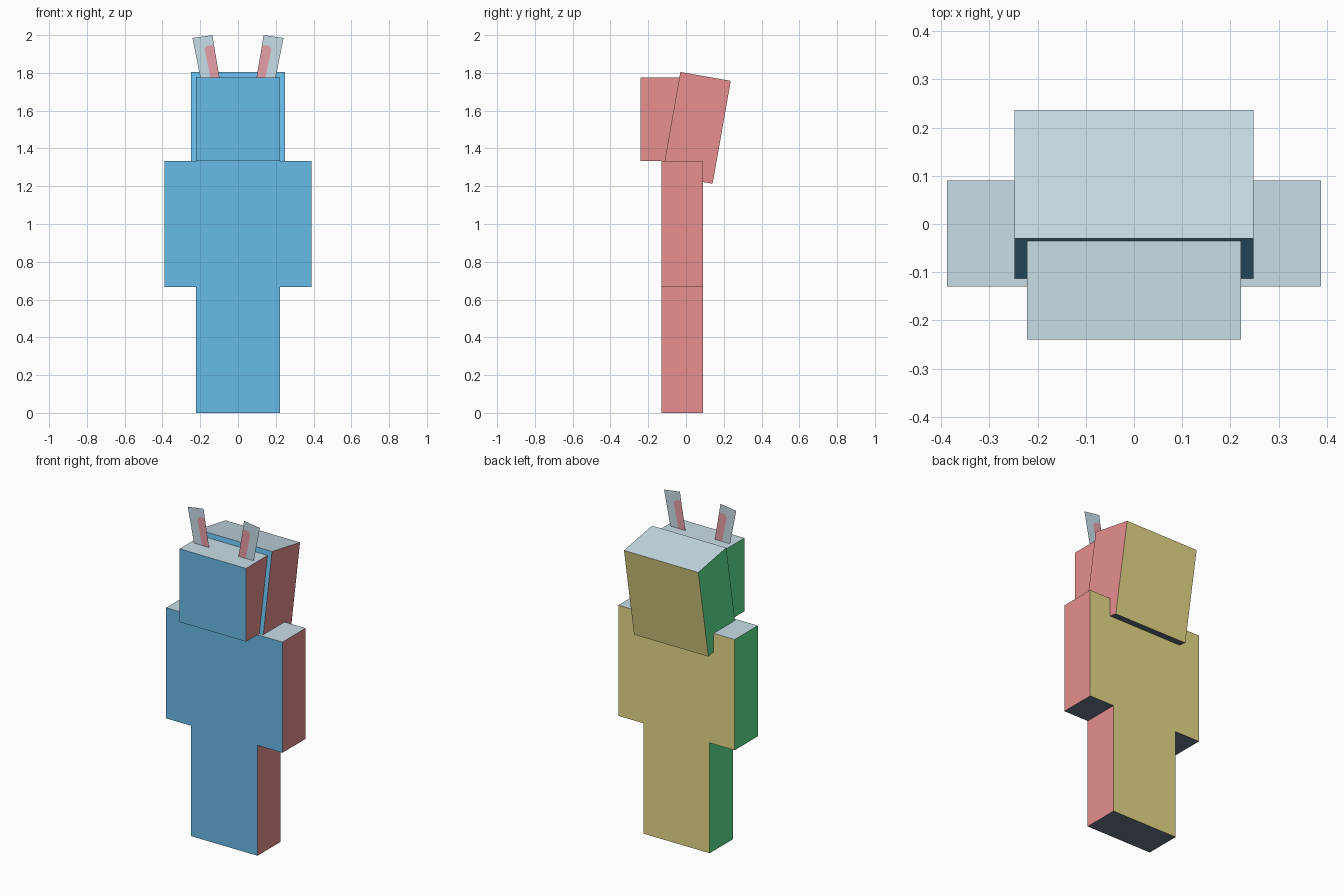
import bpy
import bmesh
from math import radians
from mathutils import Matrix, Vector

default = bpy.data.objects.get("Cube")
if default:
    bpy.data.objects.remove(default, do_unlink=True)


def material(name, rgb):
    linear = [((c / 255 + 0.055) / 1.055) ** 2.4 for c in rgb] + [1]
    mat = bpy.data.materials.new(name)
    mat.use_nodes = True
    mat.diffuse_color = linear
    mat.node_tree.nodes["Principled BSDF"].inputs["Base Color"].default_value = linear
    return mat


# One colour for each direction a box side faces
SIDES = [
    (material("blue front", (107, 192, 238)), Vector((0, -1, 0))),
    (material("olive back", (238, 222, 141)), Vector((0, 1, 0))),
    (material("red left", (237, 147, 147)), Vector((1, 0, 0))),
    (material("green right", (98, 241, 155)), Vector((-1, 0, 0))),
    (material("pale grey top", (205, 227, 236)), Vector((0, 0, 1))),
    (material("slate bottom", (107, 118, 135)), Vector((0, 0, -1))),
]
GREY = SIDES[4][0]
PINK = material("ear pink", (236, 163, 173))


def finish(bm, name, mats):
    mesh = bpy.data.meshes.new(name)
    bm.to_mesh(mesh)
    bm.free()
    for mat in mats:
        mesh.materials.append(mat)
    obj = bpy.data.objects.new(name, mesh)
    bpy.context.collection.objects.link(obj)
    return obj


def box(name, center, size, tilt=0):
    """Box coloured by side, then tilted about the x axis."""
    bm = bmesh.new()
    bmesh.ops.create_cube(bm, size=1, matrix=Matrix.Diagonal((*size, 1)))
    bm.normal_update()
    for face in bm.faces:
        face.material_index = max(range(6), key=lambda i: face.normal.dot(SIDES[i][1]))
    obj = finish(bm, name, [mat for mat, _ in SIDES])
    obj.location = center
    obj.rotation_euler.x = radians(tilt)
    return obj


# Body blocks
box("legs", (0, -0.02, 0.333), (0.443, 0.22, 0.666))
box("torso_and_arms", (0, -0.02, 1.0), (0.776, 0.22, 0.668))
box("head", (0, -0.095, 1.555), (0.443, 0.29, 0.442))

# Tilted block of hair behind the head
box("hair", (0, 0.0555, 1.509), (0.496, 0.271, 0.553), tilt=-10)

# Flat ears: pink inner patch surrounded by grey, sharing one plane
PATCH = [(0.098, 1.775), (0.146, 1.775), (0.177, 1.925), (0.163, 1.945), (0.127, 1.945)]
RIM = [(0.199, 1.775), (0.241, 1.985), (0.135, 2.0)]


def ear(name, side):
    bm = bmesh.new()
    patch = [bm.verts.new((side * x, -0.135, z)) for x, z in PATCH]
    rim = [bm.verts.new((side * x, -0.135, z)) for x, z in RIM]
    bm.faces.new(patch).material_index = 1
    bm.faces.new([patch[1], rim[0], rim[1], patch[2]])
    bm.faces.new([patch[2], rim[1], rim[2], patch[4], patch[3]])
    if side < 0:
        bmesh.ops.reverse_faces(bm, faces=bm.faces)
    return finish(bm, name, [GREY, PINK])


ear("left_ear", 1)
ear("right_ear", -1)
